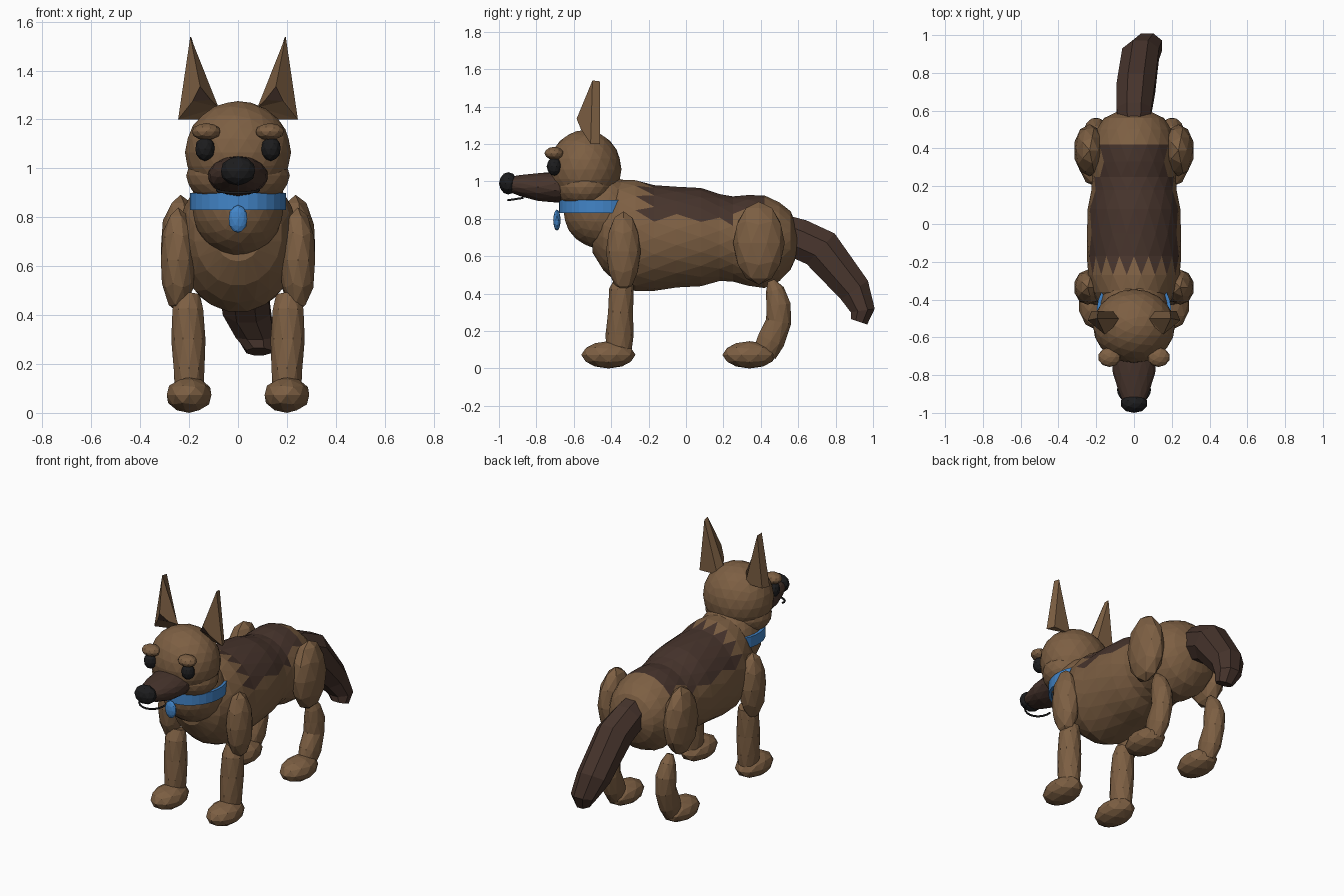
import bpy, bmesh, math
from mathutils import Vector, Matrix

if "Cube" in bpy.data.objects:
    bpy.data.objects.remove(bpy.data.objects["Cube"])


def mat(name, r, g, b):
    m = bpy.data.materials.new(name)
    m.diffuse_color = (r, g, b, 1)
    m.use_nodes = True
    m.node_tree.nodes["Principled BSDF"].inputs["Base Color"].default_value = m.diffuse_color
    return m


TAN = mat("tan_fur", 0.205, 0.115, 0.056)
DARK = mat("dark_fur", 0.062, 0.034, 0.025)
BLACK = mat("black", 0.012, 0.012, 0.013)
BLUE = mat("collar_blue", 0.055, 0.235, 0.58)


def finish(name, bm, *mats):
    bmesh.ops.recalc_face_normals(bm, faces=bm.faces)
    me = bpy.data.meshes.new(name)
    bm.to_mesh(me)
    bm.free()
    for m in mats:
        me.materials.append(m)
    ob = bpy.data.objects.new(name, me)
    bpy.context.collection.objects.link(ob)
    return ob


def ball(name, center, radii, m, sub=2, tilt=0):
    """Faceted ellipsoid, optionally tilted about x."""
    bm = bmesh.new()
    M = (Matrix.Translation(center) @ Matrix.Rotation(tilt, 4, 'X')
         @ Matrix.Diagonal((*radii, 1)))
    bmesh.ops.create_icosphere(bm, subdivisions=sub, radius=1, matrix=M)
    return finish(name, bm, m)


def loft(name, rings, n, *mats, up=None, tri=True):
    """Skin rings of (centre, x radius, other radius) along a path in y and z."""
    bm = bmesh.new()
    cs = [Vector(r[0]) for r in rings]
    loops = []
    for i, (c, rx, r) in enumerate(rings):
        t = cs[min(i + 1, len(cs) - 1)] - cs[max(i - 1, 0)]
        nrm = up or Vector((0, -t.z, t.y)).normalized()
        off = 0.5 * (i % 2) if tri else 0.5
        loops.append([bm.verts.new(cs[i] + Vector((rx * math.cos(a), 0, 0)) + nrm * r * math.sin(a))
                      for a in [(k + off) * math.tau / n for k in range(n)]])
    for i in range(len(loops) - 1):
        a, b = loops[i], loops[i + 1]
        for k in range(n):
            j = (k + 1) % n
            if not tri:
                bm.faces.new((a[k], a[j], b[j], b[k]))
            elif i % 2 == 0:
                bm.faces.new((a[k], a[j], b[k]))
                bm.faces.new((a[j], b[j], b[k]))
            else:
                bm.faces.new((a[k], a[j], b[j]))
                bm.faces.new((a[k], b[j], b[k]))
    bm.faces.new(loops[0])
    bm.faces.new(loops[-1])
    return finish(name, bm, *mats)


# Torso: y, bottom, top, half width
torso = [(-.50, .62, .85, .10), (-.44, .52, .95, .18), (-.36, .45, 1.01, .22),
         (-.27, .41, 1.01, .245), (-.17, .415, .98, .25), (-.05, .43, .975, .252),
         (.08, .44, .965, .245), (.18, .465, .935, .228), (.25, .465, .92, .222),
         (.33, .44, .93, .225), (.42, .43, .925, .225), (.50, .465, .89, .20),
         (.56, .53, .84, .16), (.60, .62, .74, .08)]
body = loft("body", [((0, y, (b + t) / 2), w, (t - b) / 2) for y, b, t, w in torso],
            20, TAN, DARK, up=Vector((0, 0, 1)))
# Dark saddle over the back
for p in body.data.polygons:
    c = p.center
    if -.22 < c.y < .41 and c.z > (.79 if c.y < .25 else .85):
        p.material_index = 1
ball("neck", (0, -.45, .84), (.187, .205, .2), TAN, 3)

# Head
ball("head", (0, -.54, 1.065), (.217, .195, .21), TAN, 3)
ball("jowls", (0, -.54, .97), (.212, .165, .13), TAN, 3)
loft("muzzle", [((0, -.60, .97), .125, .085), ((0, -.70, .97), .122, .082),
                ((0, -.79, .97), .112, .076), ((0, -.88, .977), .085, .058),
                ((0, -.95, .985), .055, .04)], 14, DARK, up=Vector((0, 0, 1)))
ball("nose", (0, -.95, .99), (.073, .05, .06), BLACK)

# Mouth line
cu = bpy.data.curves.new("mouth", 'CURVE')
cu.dimensions = '3D'
cu.bevel_depth = .006
cu.bevel_resolution = 1
sp = cu.splines.new('POLY')
sp.points.add(10)
for i, p in enumerate(sp.points):
    a = math.pi * (i / 10 - .5)
    p.co = (.085 * math.sin(a), -.87 - .08 * math.cos(a), .912 - .012 * math.cos(a), 1)
cu.materials.append(BLACK)
bpy.context.collection.objects.link(bpy.data.objects.new("mouth", cu))


def ear(name, s):
    bm = bmesh.new()
    pts = dict(a=(.195, -.50, 1.54), b=(.19, -.46, 1.535), o=(.245, -.51, 1.2),
               q=(.225, -.46, 1.2), i=(.08, -.50, 1.25), r=(.10, -.465, 1.2),
               f=(.155, -.585, 1.335), m=(.185, -.56, 1.275), n=(.112, -.55, 1.28))
    v = {k: bm.verts.new((s * x, y, z)) for k, (x, y, z) in pts.items()}
    for f in ("aofx", "afix", "fomx", "finx", "fmnx", "mori", "mnix", "abqo", "abri", "bqr", "oqr", "irx"):
        keys = [k for k in f if k != "x"]
        if f == "mori":
            keys = ["m", "o", "i"]
        elif f == "irx":
            keys = ["i", "r", "o"]
        face = bm.faces.new([v[k] for k in keys])
        if f == "fmnx":
            face.material_index = 1
    return finish(name, bm, TAN, DARK)


for side, s in (("right", 1), ("left", -1)):
    ear(side + "_ear", s)
    ball(side + "_eye", (s * .135, -.705, 1.08), (.041, .04, .05), BLACK)
    ball(side + "_brow", (s * .13, -.705, 1.15), (.06, .052, .035), TAN)
    # Front leg
    ball(side + "_shoulder", (s * .245, -.335, .625), (.074, .093, .215), TAN)
    loft(side + "_front_leg", [((s * .205, -.33, .48), .05, .05), ((s * .205, -.345, .42), .066, .066),
                               ((s * .203, -.35, .30), .07, .07), ((s * .2, -.355, .18), .066, .075),
                               ((s * .2, -.36, .08), .058, .07)], 10, TAN)
    ball(side + "_front_paw", (s * .2, -.415, .073), (.096, .145, .073), TAN)
    # Hind leg
    ball(side + "_thigh", (s * .235, .39, .67), (.085, .138, .222), TAN)
    loft(side + "_hind_leg", [((s * .205, .455, .47), .02, .02), ((s * .205, .475, .42), .045, .05),
                              ((s * .203, .495, .34), .06, .068), ((s * .2, .495, .25), .062, .068),
                              ((s * .2, .455, .15), .062, .078), ((s * .2, .42, .08), .05, .065)], 10, TAN)
    ball(side + "_hind_paw", (s * .2, .34, .073), (.096, .145, .073), TAN)

# Tail
loft("tail", [((0, .52, .73), .09, .10), ((.0, .60, .695), .10, .115), ((.01, .72, .64), .11, .12),
              ((.035, .90, .42), .105, .095), ((.07, .945, .31), .085, .07),
              ((.085, .925, .25), .055, .05)], 8, DARK, tri=False)

# Collar: open band with thickness
bm = bmesh.new()
rows = []
for k in range(21):
    a = math.radians(-30 + 240 * k / 20)
    rows.append([bm.verts.new((rx * math.cos(a), -.465 - ry * math.sin(a), z))
                 for rx, ry, z in ((.198, .215, .83), (.198, .215, .90), (.18, .197, .90), (.18, .197, .83))])
for p, q in zip(rows, rows[1:]):
    for j in range(4):
        bm.faces.new((p[j], p[(j + 1) % 4], q[(j + 1) % 4], q[j]))
bm.faces.new(rows[0])
bm.faces.new(rows[-1])
finish("collar", bm, BLUE)
ball("collar_tag", (0, -.69, .793), (.04, .02, .057), BLUE)
